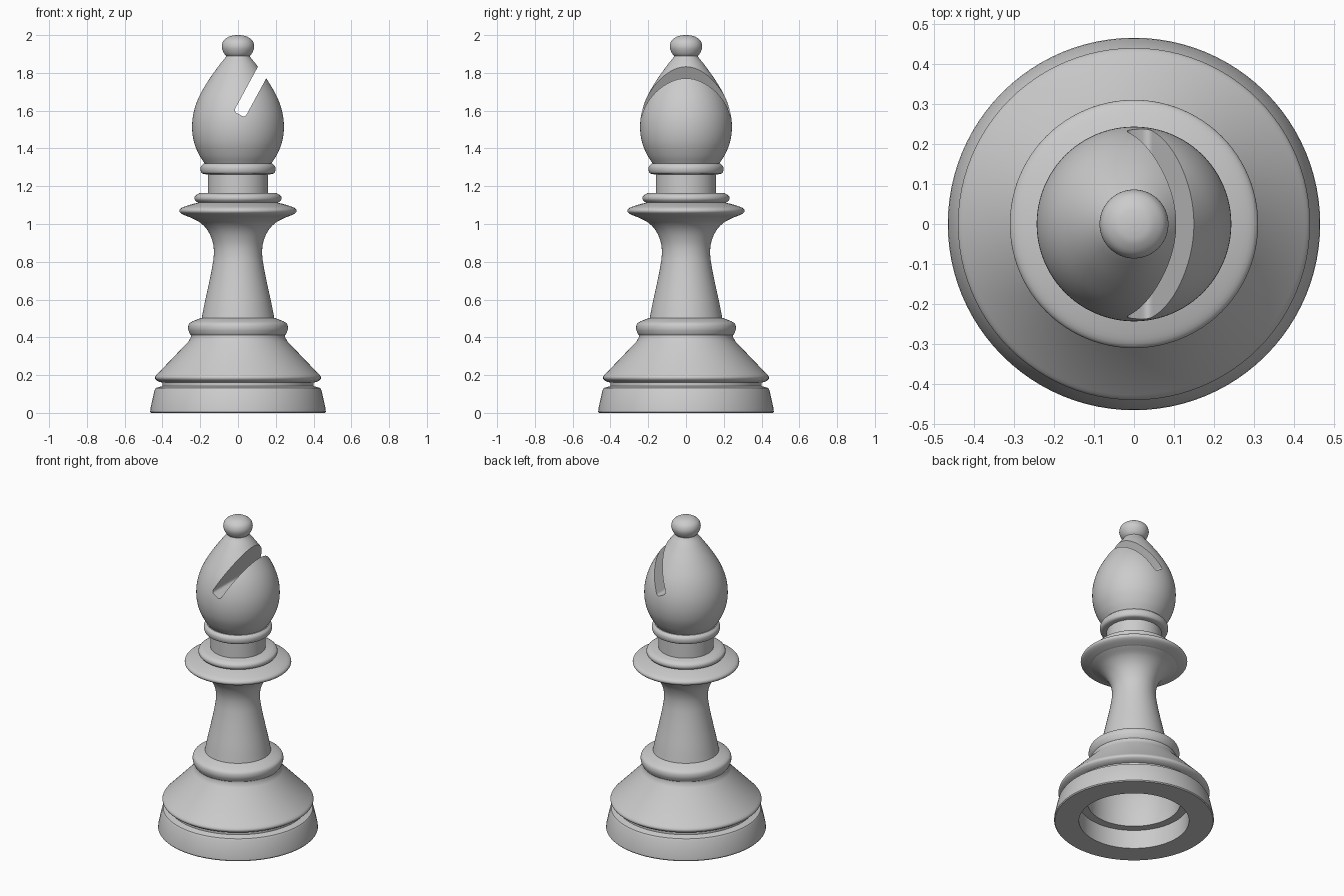
import bpy
import bmesh
import math
from mathutils import Matrix, Vector

SEGMENTS = 96

default_cube = bpy.data.objects.get("Cube")
if default_cube:
    bpy.data.objects.remove(default_cube, do_unlink=True)

grey = bpy.data.materials.new("plain grey")
grey.use_nodes = True
colour = (0.6, 0.6, 0.6, 1.0)
grey.diffuse_color = colour
shader = next(n for n in grey.node_tree.nodes if n.type == "BSDF_PRINCIPLED")
shader.inputs["Base Color"].default_value = colour


def make_object(name, bm):
    """Turn a bmesh into a linked grey object."""
    mesh = bpy.data.meshes.new(name)
    bm.to_mesh(mesh)
    bm.free()
    mesh.materials.append(grey)
    obj = bpy.data.objects.new(name, mesh)
    bpy.context.collection.objects.link(obj)
    return obj


def smooth(points, steps=5):
    """Round a profile with a Catmull-Rom curve through its points."""
    pts = [Vector(p) for p in points]
    pts = [pts[0] * 2 - pts[1]] + pts + [pts[-1] * 2 - pts[-2]]
    result = []
    for a, b, c, d in zip(pts, pts[1:], pts[2:], pts[3:]):
        for i in range(steps):
            t = i / steps
            result.append((b * 2 + (c - a) * t
                           + (a * 2 - b * 5 + c * 4 - d) * t ** 2
                           + (b * 3 - a - c * 3 + d) * t ** 3) / 2)
    return [tuple(p) for p in result] + [tuple(points[-1])]


def lathe(name, profile):
    """Spin a (radius, height) profile into a closed solid about z."""
    profile = [(0, profile[0][1])] + profile + [(0, profile[-1][1])]
    bm = bmesh.new()
    verts = [bm.verts.new((max(r, 0), 0, z)) for r, z in profile]
    edges = [bm.edges.new(pair) for pair in zip(verts, verts[1:])]
    bmesh.ops.spin(bm, geom=verts + edges, cent=(0, 0, 0), axis=(0, 0, 1),
                   angle=math.tau, steps=SEGMENTS, use_duplicate=False)
    bmesh.ops.remove_doubles(bm, verts=bm.verts, dist=0.0002)
    bmesh.ops.dissolve_degenerate(bm, edges=bm.edges, dist=0.0001)
    bmesh.ops.recalc_face_normals(bm, faces=bm.faces)
    return make_object(name, bm)


def shade(obj):
    bpy.ops.object.select_all(action="DESELECT")
    obj.select_set(True)
    bpy.context.view_layer.objects.active = obj
    bpy.ops.object.shade_smooth_by_angle(angle=math.radians(35))


# Base with a stepped hollow underneath, groove, sloping foot and bead
bore = [(0.23, 0.37), (0.27, 0.3), (0.27, 0.12), (0.32, 0.12), (0.32, 0)]
plinth = [(0.46, 0), (0.465, 0.006), (0.463, 0.025), (0.442, 0.12),
          (0.435, 0.132), (0.42, 0.136), (0.4, 0.142), (0.4, 0.16)]
foot = smooth([(0.42, 0.165), (0.437, 0.178), (0.438, 0.193), (0.42, 0.213)], 3)
slope = [(0.262, 0.378), (0.25, 0.4), (0.25, 0.412)]
bead = smooth([(0.256, 0.42), (0.264, 0.445), (0.26, 0.47), (0.24, 0.485),
               (0.195, 0.503)], 4)
base = lathe("base", bore + plinth + foot + slope + bead)

# Waisted stem flaring out under the collar
stem = lathe("stem", smooth([
    (0.192, 0.503), (0.177, 0.58), (0.155, 0.68), (0.137, 0.77), (0.128, 0.84),
    (0.133, 0.9), (0.157, 0.96), (0.197, 1.005), (0.25, 1.034)]))

# Wide collar with a smaller ring on top
rim = smooth([(0.25, 1.034), (0.295, 1.052), (0.31, 1.068), (0.298, 1.086),
              (0.25, 1.103), (0.21, 1.113)], 4)
ring = smooth([(0.22, 1.118), (0.23, 1.132), (0.226, 1.15), (0.205, 1.163)], 4)
collar = lathe("collar", rim + ring)

# Straight neck and its ring
neck = lathe("neck", [(0.16, 1.16), (0.16, 1.265)])
neck_ring = lathe("neck_ring", smooth([
    (0.165, 1.262), (0.19, 1.268), (0.198, 1.285), (0.196, 1.305),
    (0.182, 1.32)], 4))

# Egg-shaped head tapering to a point
head = lathe("head", smooth([
    (0.175, 1.318), (0.205, 1.365), (0.232, 1.43), (0.243, 1.505),
    (0.236, 1.585), (0.208, 1.67), (0.158, 1.758), (0.1, 1.84),
    (0.068, 1.88), (0.058, 1.9)], 6))

# Flattened ball on the tip
finial = lathe("finial", smooth([
    (0.058, 1.885), (0.075, 1.905), (0.086, 1.938), (0.077, 1.97),
    (0.05, 1.991), (0.025, 1.998), (0.0, 2.0)], 4))

# Slanted slot through the head, with softened bottom corners
bm = bmesh.new()
bmesh.ops.create_cube(bm, size=1)
bmesh.ops.scale(bm, vec=(0.068, 0.8, 0.5), verts=bm.verts)
bmesh.ops.translate(bm, vec=(0, 0, 0.25), verts=bm.verts)
low_edges = [e for e in bm.edges
             if all(v.co.z < 0.01 for v in e.verts)
             and abs(e.verts[0].co.y - e.verts[1].co.y) > 0.1]
bmesh.ops.bevel(bm, geom=low_edges, offset=0.016, segments=4,
                profile=0.5, affect="EDGES")
bmesh.ops.transform(bm, verts=bm.verts, matrix=(
    Matrix.Translation((0.007, 0, 1.58))
    @ Matrix.Rotation(math.radians(28.5), 4, "Y")))
cutter = make_object("slot_cutter", bm)
cutter.hide_render = True

slot = head.modifiers.new("slot", "BOOLEAN")
slot.operation = "DIFFERENCE"
slot.solver = "EXACT"
slot.object = cutter
bpy.context.view_layer.objects.active = head
bpy.ops.object.modifier_apply(modifier=slot.name)
bpy.data.objects.remove(cutter, do_unlink=True)

for part in (base, stem, collar, neck, neck_ring, head, finial):
    shade(part)
